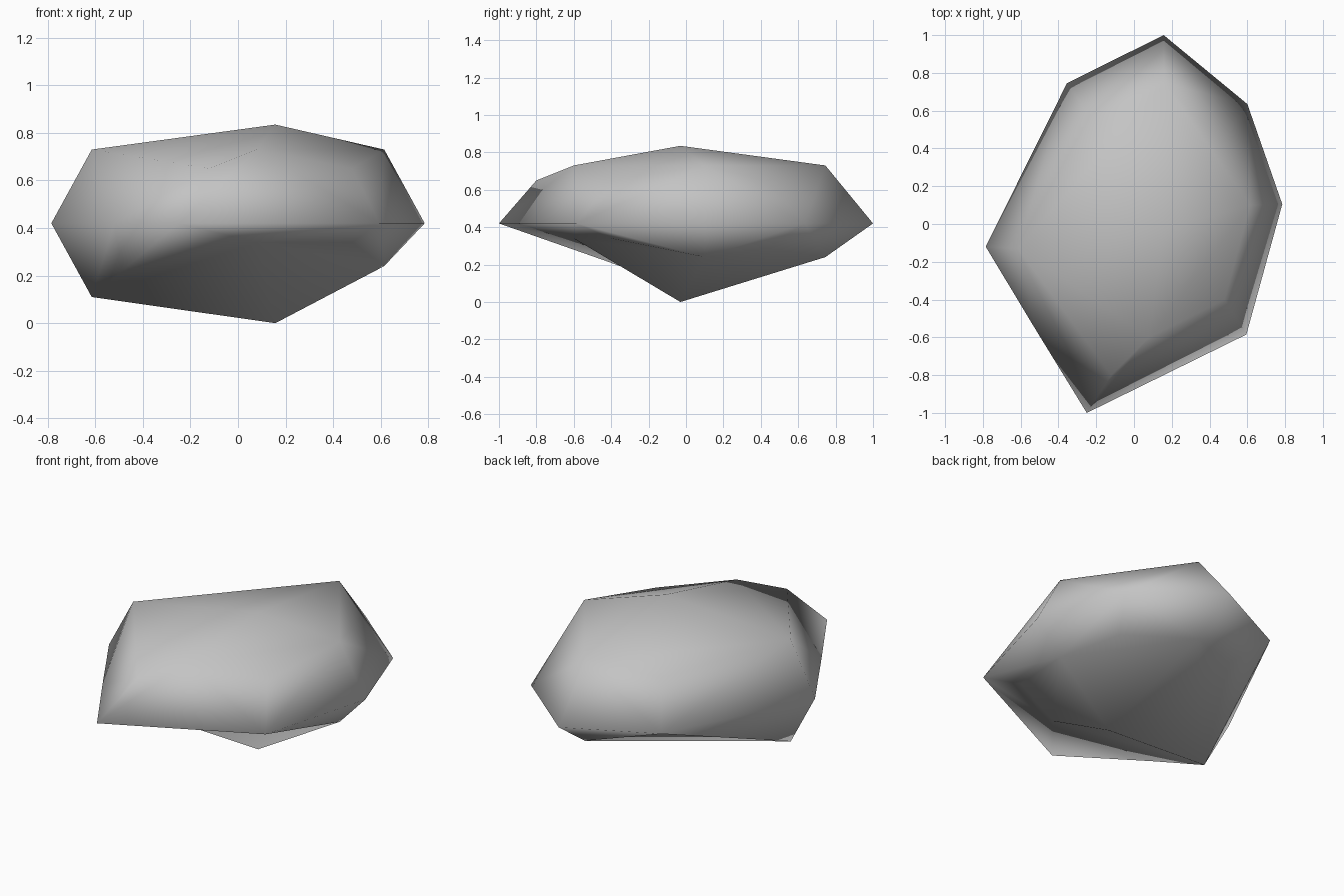
import bpy
import bmesh

default_cube = bpy.data.objects.get("Cube")
if default_cube:
    bpy.data.objects.remove(default_cube, do_unlink=True)

# Stone colour
stone = bpy.data.materials.new("stone grey")
stone.use_nodes = True
grey = (0.55, 0.55, 0.55, 1)
stone.diffuse_color = grey
stone.node_tree.nodes["Principled BSDF"].inputs["Base Color"].default_value = grey

MIDDLE = 0.42
FACE_TOP, CORNER_TOP = 0.73, 0.65

# Each side of the rock: widest point, shoulder point, underside height, shoulder height
columns = {
    "right": ((-0.785, -0.12), (-0.615, -0.13), 0.11, FACE_TOP),
    "left": ((0.785, 0.105), (0.615, 0.1), 0.24, FACE_TOP),
    "front": ((-0.25, -1.0), (0.08, -0.6), 0.34, FACE_TOP),
    "back": ((0.157, 1.0), (0.16, 0.745), 0.24, FACE_TOP),
    "front right": ((-0.52, -0.56), (-0.12, -0.8), 0.22, CORNER_TOP),
    "front left": ((0.595, -0.585), (0.48, -0.4), 0.34, CORNER_TOP),
    "back right": ((-0.355, 0.745), (-0.22, 0.55), 0.31, CORNER_TOP),
    "back left": ((0.6, 0.635), (0.465, 0.435), 0.29, CORNER_TOP),
    "": ((0.157, -0.03), (0.157, -0.03), 0.0, 0.835),
}
undercut_corner = (-0.487, -0.43)


def signs(vert):
    return [(value > 0.1) - (value < -0.1) for value in vert.co]


def rock_point(vert):
    """Map a point of a divided cube to its place on the rock."""
    sx, sy, sz = signs(vert)
    depth = {-1: "front", 0: "", 1: "back"}[sy]
    side = {-1: "right", 0: "", 1: "left"}[sx]
    name = (depth + " " + side).strip()
    widest, shoulder, low, high = columns[name]
    if sz == 0:
        return (*widest, MIDDLE)
    if sz < 0 and name == "front right":
        shoulder = undercut_corner
    return (*shoulder, high if sz > 0 else low)


def crease(face):
    """Split a quarter panel across its corner, or through it on the front right."""
    centre, edge_a, edge_b, corner = sorted(
        face.verts, key=lambda vert: sum(map(abs, signs(vert))))
    if signs(centre) == [0, -1, 0] and signs(corner)[0] < 0:
        bmesh.utils.face_split(face, centre, corner)
    else:
        bmesh.utils.face_split(face, edge_a, edge_b)


# Rock: a once-divided cube pushed into an irregular boulder
mesh = bpy.data.meshes.new("rock")
bm = bmesh.new()
bmesh.ops.create_cube(bm, size=2)
bmesh.ops.subdivide_edges(bm, edges=bm.edges[:], cuts=1, use_grid_fill=True)
for face in bm.faces[:]:
    crease(face)
for vert in bm.verts:
    vert.co = rock_point(vert)
bmesh.ops.recalc_face_normals(bm, faces=bm.faces[:])
for face in bm.faces:
    face.smooth = True
bm.to_mesh(mesh)
bm.free()

mesh.materials.append(stone)
rock = bpy.data.objects.new("rock", mesh)
bpy.context.collection.objects.link(rock)
